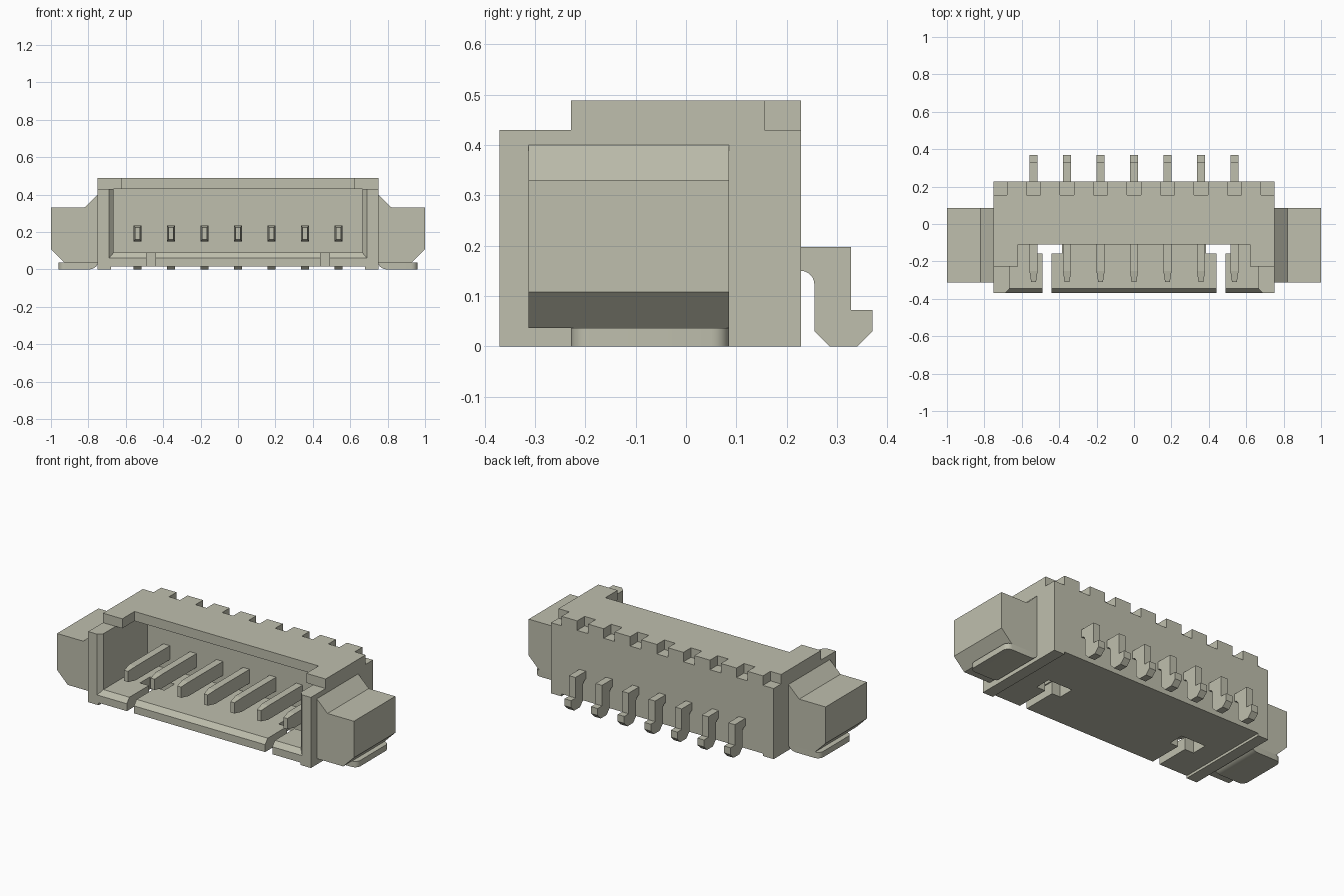
import bpy, bmesh, math
from mathutils import Vector

if "Cube" in bpy.data.objects:
    bpy.data.objects.remove(bpy.data.objects["Cube"], do_unlink=True)

beige = bpy.data.materials.new("warm grey beige")
beige.use_nodes = True
COLOUR = (0.52, 0.52, 0.42, 1)
beige.diffuse_color = COLOUR
beige.node_tree.nodes["Principled BSDF"].inputs["Base Color"].default_value = COLOUR


def finish(name, bm):
    bmesh.ops.recalc_face_normals(bm, faces=bm.faces)
    mesh = bpy.data.meshes.new(name)
    bm.to_mesh(mesh)
    bm.free()
    mesh.materials.append(beige)
    ob = bpy.data.objects.new(name, mesh)
    bpy.context.collection.objects.link(ob)
    return ob


def add_prism(bm, outline, axis, lo, hi):
    """Extrude an outline in the plane across the axis (0 = x, 1 = y)."""
    def place(p, d):
        return (d, p[0], p[1]) if axis == 0 else (p[0], d, p[1])
    face = bm.faces.new([bm.verts.new(place(p, lo)) for p in outline])
    ext = bmesh.ops.extrude_face_region(bm, geom=[face])
    step = Vector((0, 0, 0))
    step[axis] = hi - lo
    bmesh.ops.translate(bm, vec=step, verts=[v for v in ext["geom"] if isinstance(v, bmesh.types.BMVert)])


def add_box(bm, x, y, z):
    add_prism(bm, [(y[0], z[0]), (y[1], z[0]), (y[1], z[1]), (y[0], z[1])], 0, *x)


def add_taper(bm, ends):
    """Join rectangles (y, half width, centre x, z low, z high) as a solid."""
    rings = [[bm.verts.new((cx + s * w, y, z)) for s, z in ((-1, lo), (1, lo), (1, hi), (-1, hi))]
             for y, w, cx, lo, hi in ends]
    a, b = rings
    bm.faces.new(a)
    bm.faces.new(b[::-1])
    for i in range(4):
        j = (i + 1) % 4
        bm.faces.new((a[i], b[i], b[j], a[j]))


def cut(target, bm):
    cutter = finish("cutter", bm)
    cutter.hide_render = True
    mod = target.modifiers.new("cut", "BOOLEAN")
    mod.operation, mod.solver, mod.object = "DIFFERENCE", "EXACT", cutter
    bpy.context.view_layer.objects.active = target
    bpy.ops.object.modifier_apply(modifier=mod.name)
    bpy.data.objects.remove(cutter, do_unlink=True)


def cut_box(target, x, y, z):
    bm = bmesh.new()
    add_box(bm, x, y, z)
    cut(target, bm)


PITCH = 0.179
pin_x = [PITCH * i for i in range(-3, 4)]

# Housing block with its lower front step
bm = bmesh.new()
add_prism(bm, [(-.37, 0), (.228, 0), (.228, .488), (-.228, .488), (-.228, .43), (-.37, .43)], 0, -.75, .75)
housing = finish("housing", bm)

# Open roof, main cavity, chamfered mouth and raised underside
cut_box(housing, (-.665, .665), (-.6, -.228), (.3, .6))
cut_box(housing, (-.62, .62), (-.6, -.11), (.3, .6))
cut_box(housing, (-.665, .665), (-.6, .08), (.09, .43))
bm = bmesh.new()
add_taper(bm, [(-.395, .715, 0, .03, .6), (-.345, .665, 0, .09, .6)])
cut(housing, bm)
cut_box(housing, (-.68, .68), (-.6, .6), (-.1, .015))

# Floor slots and windows on both sides
for s in (-1, 1):
    cut_box(housing, sorted((s * .442, s * .49)), (-.6, -.15), (-.1, .2))
    cut_box(housing, sorted((s * .385, s * .55)), (-.158, -.06), (-.1, .2))
    cut_box(housing, sorted((s * .678, s * .9)), (.156, .4), (.43, .6))

# Notches along the rear top edge
for x in pin_x:
    cut_box(housing, (x - .037, x + .037), (.156, .4), (.43, .6))

# Contact pins: blade, tapered tip and bent solder tail
bend = [(.228 + .027 * math.sin(a), .123 + .027 * math.cos(a))
        for a in (math.pi / 2 * i / 6 for i in range(7))]
tail = [(.2, .15), *bend, (.255, .03), (.285, 0), (.34, 0), (.37, .03), (.37, .072),
        (.328, .072), (.328, .197), (.2, .197)]
for i, x in enumerate(pin_x):
    bm = bmesh.new()
    add_box(bm, (x - .022, x + .022), (-.25, .1), (.15, .235))
    add_taper(bm, [(-.31, .013, x, .16, .225), (-.25, .022, x, .15, .235)])
    add_prism(bm, tail, 0, x - .022, x + .022)
    finish(f"contact_pin_{i + 1}", bm)

# Side wings and the solder plates beneath them
wing = [(.745, .40), (.75, .40), (.822, .33), (1, .33), (1, .108), (.928, .036), (.745, .036)]
curl = [(.80 - .05 * math.sin(a), .04 - .04 * math.cos(a))
        for a in (math.pi / 2 * i / 6 for i in range(7))]
plate = [*curl, (.96, .04), (.96, 0)]
for side, s in (("left", 1), ("right", -1)):
    bm = bmesh.new()
    add_prism(bm, [(s * x, z) for x, z in wing], 1, -.313, .085)
    finish(f"{side}_wing", bm)

    bm = bmesh.new()
    add_prism(bm, [(s * x, z * .9) for x, z in plate], 1, -.228, .085)
    corners = [e for e in bm.edges if all(abs(abs(v.co.x) - .96) < .001 for v in e.verts)
               and abs(e.verts[0].co.z - e.verts[1].co.z) > .01]
    bmesh.ops.bevel(bm, geom=corners, offset=.035, segments=5, profile=.5, affect="EDGES")
    finish(f"{side}_solder_plate", bm)

# Smooth the small bends while keeping every edge crisp
bpy.ops.object.select_all(action="DESELECT")
for ob in bpy.context.collection.objects:
    if ob.type == "MESH" and ob.name.endswith(("plate",)) or ob.name.startswith("contact_pin"):
        ob.select_set(True)
        bpy.context.view_layer.objects.active = ob
bpy.ops.object.shade_smooth_by_angle(angle=math.radians(25))
